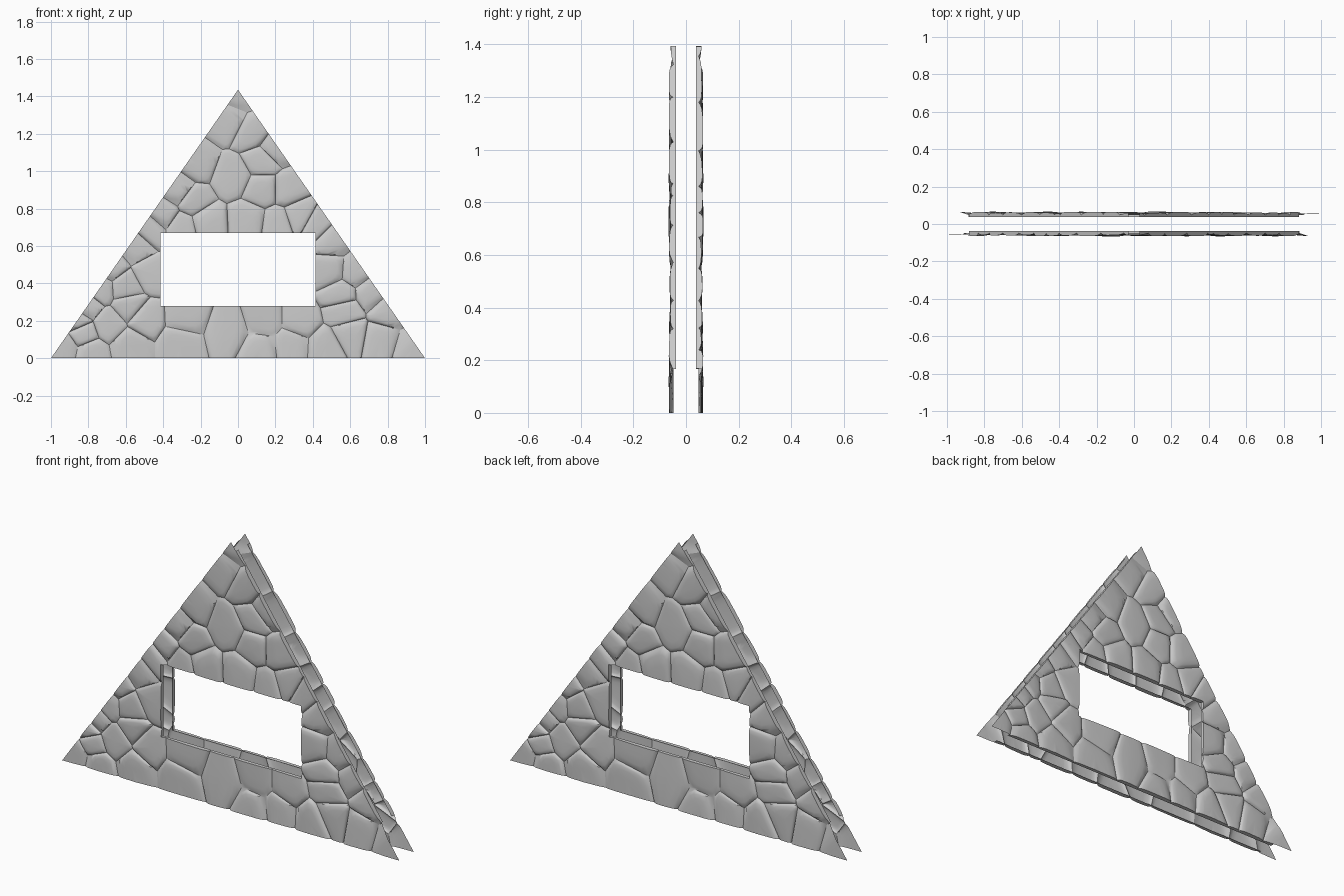
import bpy
import bmesh
import random
from math import pi, radians
from mathutils import Vector

random.seed(4)

# Overall proportions of the gable
APEX = 1.435
WINDOW_X, SILL, LINTEL = 0.415, 0.28, 0.67
BACK, RIM, CROWN = 0.038, 0.048, 0.061

# Stone centres (x, z), listed from the peak down
PEAK = [(0, 1.42), (-.06, 1.27), (.08, 1.2), (-.03, .97), (.13, 1.06), (.19, 1.12),
        (.27, .9), (.13, .9), (-.22, 1.04), (-.32, .9), (-.24, .84), (-.4, .77),
        (-.17, .73), (.06, .74), (.21, .72), (.33, .76), (-.3, .7), (.42, .71)]
SIDES = [(-.47, .69), (-.55, .6), (-.47, .45), (-.68, .49), (-.6, .38), (-.74, .37),
         (-.81, .28), (-.58, .28), (.5, .63), (.49, .47), (.63, .46),
         (.55, .34), (.71, .35), (.8, .25)]
BASE = [(-.93, .06), (-.83, .13), (-.86, .2), (-.69, .18), (-.5, .21), (-.58, .07),
        (-.31, .08), (-.28, .22), (-.05, .14), (.14, .2), (.12, .05), (.28, .07),
        (.33, .2), (.57, .25), (.47, .06), (.6, .13), (.76, .1), (.93, .05), (-.79, .03)]
CENTRES = [Vector(p) for p in PEAK + SIDES + BASE]


def make_material(name, rgb):
    mat = bpy.data.materials.new(name)
    mat.use_nodes = True
    colour = (*rgb, 1)
    mat.diffuse_color = colour
    mat.node_tree.nodes["Principled BSDF"].inputs["Base Color"].default_value = colour
    return mat


def clip(poly, point, normal):
    """Keep the part of a convex polygon behind a line."""
    result = []
    for a, b in zip(poly, poly[1:] + poly[:1]):
        da, db = (a - point).dot(normal), (b - point).dot(normal)
        if da <= 0:
            result.append(a)
        if da * db < 0:
            result.append(a.lerp(b, da / (da - db)))
    return result


def stone_outline(centre):
    """Outline of the area nearest to this stone's centre."""
    poly = [Vector(p) for p in ((-2, -1), (2, -1), (2, 2), (-2, 2))]
    # Keep edge stones compact so that the wall edge cuts through them
    for other in CENTRES:
        if other is not centre:
            poly = clip(poly, (centre + other) / 2, other - centre)
    return poly


def split_edges(poly, parts=5):
    return [a.lerp(b, i / parts) for a, b in zip(poly, poly[1:] + poly[:1])
            for i in range(parts)]


def soften(ring, rounds):
    for _ in range(rounds):
        ring = [(ring[i - 1] + p + ring[(i + 1) % len(ring)]) / 3
                for i, p in enumerate(ring)]
    return ring


def add_stone(bm, centre):
    """A rounded dome with a slightly tilted crown."""
    outline = split_edges(stone_outline(centre))
    middle = sum(outline, Vector((0, 0))) / len(outline)
    # Outer stones run past the wall, so measure them from their own centre
    if (middle - centre).length > 0.15:
        middle = centre
    crown = CROWN + random.uniform(-.004, .004)
    tilt = Vector((random.uniform(-1, 1), random.uniform(-1, 1))) * 0.035
    rings = []
    for scale, lift, rounds in ((1, 0, 0), (.94, .5, 1), (.84, .78, 2), (.6, .95, 3)):
        ring = []
        for p in soften(outline, rounds):
            q = middle.lerp(p, scale)
            slope = max(-.005, min(.005, tilt.dot(q - middle)))
            depth = RIM + (crown - RIM + slope) * lift
            ring.append(bm.verts.new((q.x, -depth, q.y)))
        rings.append(ring)
    count = len(outline)
    for outer, inner in zip(rings, rings[1:]):
        for i in range(count):
            j = (i + 1) % count
            bm.faces.new((outer[i], outer[j], inner[j], inner[i]))
    top = bm.verts.new((middle.x, -crown, middle.y))
    for i in range(count):
        bm.faces.new((rings[-1][i], rings[-1][(i + 1) % count], top))


def cut(bm, point, normal, remove):
    bmesh.ops.bisect_plane(bm, geom=bm.verts[:] + bm.edges[:] + bm.faces[:],
                           plane_co=point, plane_no=normal, dist=1e-5,
                           clear_outer=remove)


def build_facing():
    bm = bmesh.new()
    for centre in CENTRES:
        add_stone(bm, centre)
    bmesh.ops.remove_doubles(bm, verts=bm.verts[:], dist=1e-4)

    # Trim to the triangle
    cut(bm, (0, 0, 0), (0, 0, -1), True)
    for side in (-1, 1):
        cut(bm, (side, 0, 0), (side * APEX, 0, 1), True)

    # Cut the window opening
    for side in (-1, 1):
        cut(bm, (side * WINDOW_X, 0, 0), (1, 0, 0), False)
    for height in (SILL, LINTEL):
        cut(bm, (0, 0, height), (0, 0, 1), False)
    opening = []
    for face in bm.faces:
        c = face.calc_center_median()
        if abs(c.x) < WINDOW_X and SILL < c.z < LINTEL:
            opening.append(face)
    bmesh.ops.delete(bm, geom=opening, context='FACES')

    # Turn the rims back, leaving the three thin corner tips open
    rims = []
    for edge in bm.edges:
        c = (edge.verts[0].co + edge.verts[1].co) / 2
        if edge.is_boundary and abs(c.x) < 0.88 and c.z < 1.39:
            rims.append(edge)
    turned = bmesh.ops.extrude_edge_only(bm, edges=rims)["geom"]
    for v in turned:
        if isinstance(v, bmesh.types.BMVert):
            v.co.y = -BACK
    bmesh.ops.recalc_face_normals(bm, faces=bm.faces[:])
    if sum(f.normal.y * f.calc_area() for f in bm.faces) > 0:
        bmesh.ops.reverse_faces(bm, faces=bm.faces[:])

    mesh = bpy.data.meshes.new("stone_facing")
    bm.to_mesh(mesh)
    bm.free()
    return mesh


cube = bpy.data.objects.get("Cube")
if cube:
    bpy.data.objects.remove(cube, do_unlink=True)

# Front facing, and the same facing turned round for the back
stone_mesh = build_facing()
stone_mesh.materials.append(make_material("grey stone", (0.6, 0.6, 0.6)))
for name, turn in (("front_stone_facing", 0), ("back_stone_facing", pi)):
    facing = bpy.data.objects.new(name, stone_mesh if not turn else stone_mesh.copy())
    facing.rotation_euler.z = turn
    bpy.context.collection.objects.link(facing)
    bpy.ops.object.select_all(action='DESELECT')
    facing.select_set(True)
    bpy.context.view_layer.objects.active = facing
    bpy.ops.object.shade_smooth_by_angle(angle=radians(35))
